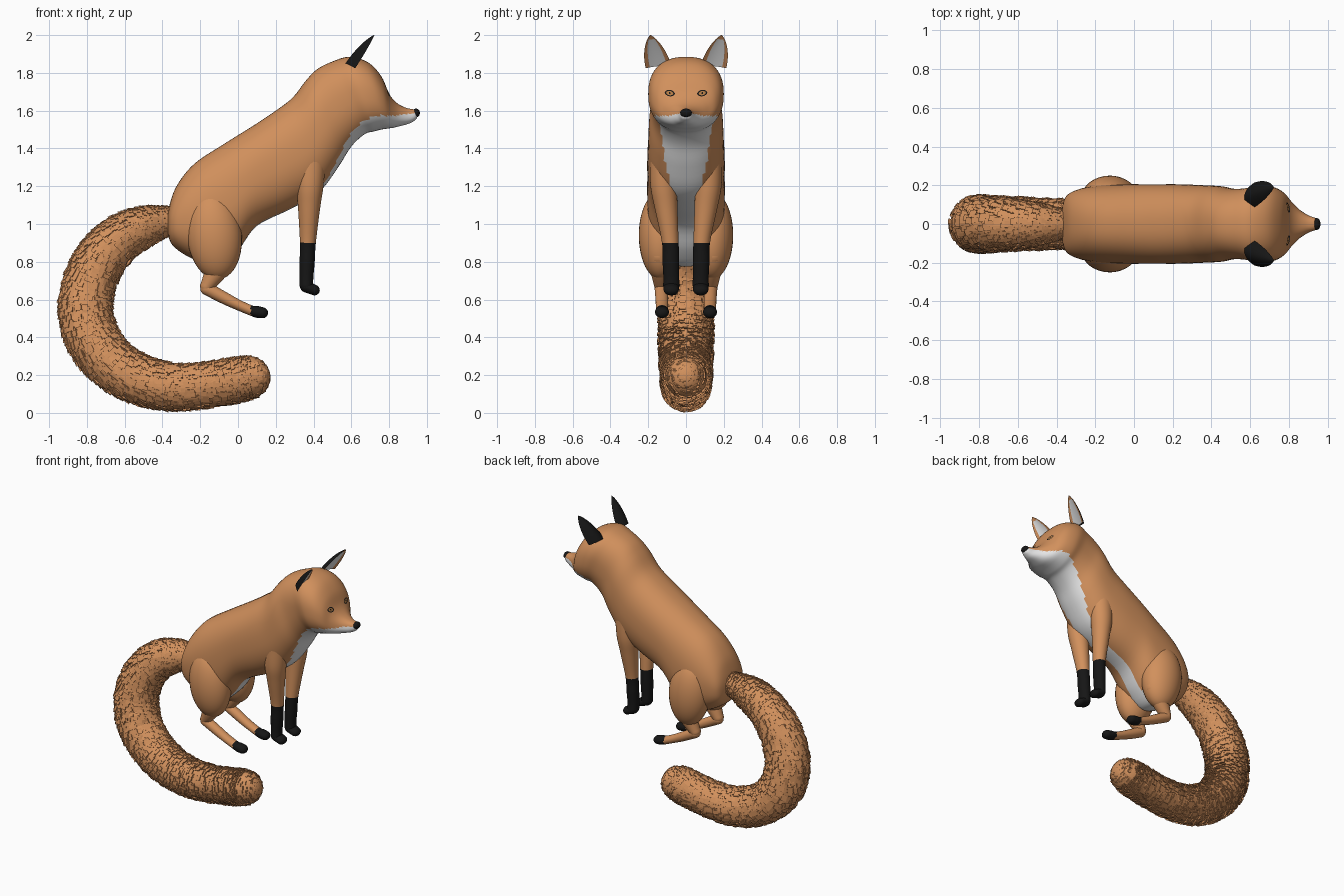
import bpy, bmesh, math, random
from mathutils import Vector
from mathutils.bvhtree import BVHTree

if "Cube" in bpy.data.objects:
    bpy.data.objects.remove(bpy.data.objects["Cube"])

random.seed(4)

def material(name, rgb):
    m = bpy.data.materials.new(name)
    m.diffuse_color = (*rgb, 1)
    m.use_nodes = True
    m.node_tree.nodes["Principled BSDF"].inputs["Base Color"].default_value = m.diffuse_color
    return m

ORANGE = material("orange fur", (0.64, 0.28, 0.108))
WHITE = material("white fur", (0.8, 0.8, 0.8))
BLACK = material("black fur", (0.008, 0.008, 0.008))
AMBER = material("amber iris", (0.45, 0.2, 0.06))

def finish(name, bm, mats, angle=50):
    """Turn a bmesh into an object; angle None keeps faces flat."""
    if angle is not None:
        bmesh.ops.recalc_face_normals(bm, faces=bm.faces[:])
    me = bpy.data.meshes.new(name)
    bm.to_mesh(me)
    bm.free()
    for m in mats:
        me.materials.append(m)
    if angle is not None:
        me.polygons.foreach_set("use_smooth", [True] * len(me.polygons))
        me.set_sharp_from_angle(angle=math.radians(angle))
    ob = bpy.data.objects.new(name, me)
    bpy.context.collection.objects.link(ob)
    return ob

def smooth(pts, n):
    """Catmull-Rom curve through tuples of any length."""
    out = []
    for i in range(len(pts) - 1):
        p0, p1, p2 = pts[max(i - 1, 0)], pts[i], pts[i + 1]
        p3 = pts[min(i + 2, len(pts) - 1)]
        for k in range(n):
            t = k / n
            out.append(tuple(0.5 * (2 * b + (c - a) * t + (2 * a - 5 * b + 4 * c - d) * t * t
                                    + (3 * b - a - 3 * c + d) * t ** 3)
                             for a, b, c, d in zip(p0, p1, p2, p3)))
    return out + [tuple(pts[-1])]

def ring_point(sec, a, e=1.0, grow=1.0):
    """Point on a section (top x, z, bottom x, z, half width, y, extra); a = 0 is the bottom."""
    tx, tz, bx, bz, w, y = sec[:6]
    c, s = [math.copysign(abs(v) ** e, v) * grow for v in (math.cos(a), math.sin(a))]
    return Vector(((tx + bx) / 2 - (tx - bx) / 2 * c, y + w * s,
                   (tz + bz) / 2 - (tz - bz) / 2 * c))

def loft(name, secs, mats, rule=None, n=32, e=1.0):
    bm = bmesh.new()
    rings = [[bm.verts.new(ring_point(s, math.tau * j / n, e)) for j in range(n)] for s in secs]
    for i in range(len(rings) - 1):
        for j in range(n):
            k = (j + 1) % n
            f = bm.faces.new((rings[i][j], rings[i][k], rings[i + 1][k], rings[i + 1][j]))
            if rule:
                a = (j + 0.5) * 360 / n
                f.material_index = rule(secs[i], min(a, 360 - a), f.calc_center_median())
    for r, i in ((rings[0], 0), (rings[-1], -1)):
        f = bm.faces.new(r)
        if rule:
            f.material_index = rule(secs[i], 90, f.calc_center_median())
    return finish(name, bm, mats)

def tube(pts, y, n=6):
    """Sections of a round-ended tube along (x, z, in-plane radius, side radius, y offset)."""
    pts = smooth(pts, n)
    def tangent(i):
        a, b = pts[max(i - 1, 0)], pts[min(i + 1, len(pts) - 1)]
        return Vector((b[0] - a[0], b[1] - a[1])).normalized()
    def sec(p, t, shift=0.0, k=1.0):
        c = Vector(p[:2]) + t * shift
        nrm = Vector((-t.y, t.x)) * p[2] * k
        return (*(c + nrm), *(c - nrm), p[3] * k, y * p[4])
    caps = [math.radians(d) for d in (18, 36, 54, 70, 84)]
    t0, t1 = tangent(0), tangent(len(pts) - 1)
    out = [sec(pts[0], t0, -pts[0][2] * math.sin(a), math.cos(a)) for a in reversed(caps)]
    out += [sec(p, tangent(i)) for i, p in enumerate(pts)]
    return out + [sec(pts[-1], t1, pts[-1][2] * math.sin(a), math.cos(a)) for a in caps]

# Body and head in one loft from rump to nose; last value is the white underside angle
body_secs = [
    (-0.378, 1.02, -0.374, 0.96, 0.05, 0, 0), (-0.36, 1.11, -0.345, 0.885, 0.14, 0, 0),
    (-0.32, 1.21, -0.24, 0.815, 0.18, 0, 12), (-0.23, 1.32, -0.11, 0.775, 0.20, 0, 14),
    (-0.08, 1.42, 0.0, 0.86, 0.205, 0, 14), (0.08, 1.52, 0.10, 0.99, 0.205, 0, 14),
    (0.20, 1.60, 0.28, 1.08, 0.205, 0, 14), (0.29, 1.67, 0.43, 1.17, 0.20, 0, 20),
    (0.36, 1.76, 0.53, 1.30, 0.195, 0, 32), (0.42, 1.82, 0.60, 1.41, 0.182, 0, 42),
    (0.50, 1.86, 0.67, 1.475, 0.185, 0, 48), (0.59, 1.885, 0.72, 1.49, 0.20, 0, 54),
    (0.69, 1.855, 0.76, 1.50, 0.188, 0, 59), (0.76, 1.78, 0.79, 1.505, 0.16, 0, 64),
    (0.80, 1.69, 0.825, 1.51, 0.115, 0, 76), (0.84, 1.642, 0.865, 1.52, 0.075, 0, 88),
    (0.89, 1.615, 0.91, 1.533, 0.045, 0, 100), (0.94, 1.605, 0.938, 1.55, 0.03, 0, 105),
    (0.952, 1.595, 0.948, 1.56, 0.015, 0, 105)]
body = loft("body_and_head", smooth(body_secs, 5), [ORANGE, WHITE],
            lambda s, a, c: int(a < s[6]), n=64, e=0.85)
tree = BVHTree.FromPolygons([v.co for v in body.data.vertices],
                            [p.vertices[:] for p in body.data.polygons])

def ball(name, loc, size, mat, tilt=0.0):
    bm = bmesh.new()
    bmesh.ops.create_uvsphere(bm, u_segments=32, v_segments=20, radius=1)
    ob = finish(name, bm, [mat])
    ob.location, ob.scale, ob.rotation_euler = loc, size, (0, tilt, 0)

ball("nose", (0.943, 0, 1.588), (0.02, 0.031, 0.023), BLACK)

def ear(name, s):
    """Cupped leaf: black back, orange rim and white inside."""
    bm = bmesh.new()
    base, tip = Vector((0.61, 0.145, 1.83)), Vector((0.722, 0.188, 2.0))
    across, back = Vector((0.15, 1, -0.08)), Vector((-0.85, 0.1, 0.45))
    nu, nt = 12, 14
    for depth, is_back in ((0.045, True), (0.012, False)):
        grid = []
        for i in range(nt + 1):
            t = i / nt
            w = 0.066 * (1 - t * t) ** 0.8 + 0.002
            row = []
            for j in range(nu + 1):
                u = 2 * j / nu - 1
                p = base.lerp(tip, t) + across * u * w + back * depth * (1 - u * u) * (w / 0.066)
                row.append(bm.verts.new((p.x, p.y * s, p.z)))
            grid.append(row)
        for i in range(nt):
            for j in range(nu):
                f = bm.faces.new((grid[i][j], grid[i][j + 1], grid[i + 1][j + 1], grid[i + 1][j]))
                inside = 2 <= j < nu - 2 and i < nt - 2
                f.material_index = 2 if is_back else int(inside)
    bmesh.ops.remove_doubles(bm, verts=bm.verts[:], dist=0.0004)
    finish(name, bm, [ORANGE, WHITE, BLACK])

def eye(name, s):
    """Thin almond plate laid on the face: black pupil, amber iris, black lid line."""
    bm = bmesh.new()
    n, rings = 24, []
    for k in (0.02, 0.32, 0.7, 1.0):
        ring = []
        for j in range(n):
            a = math.tau * j / n
            almond = 0.017 * abs(math.sin(a)) ** 1.2 * (1 if math.sin(a) > 0 else -1)
            oy = 0.027 * math.cos(a) * (k if k > 0.5 else k * 0.6)
            hit, nrm, _, _ = tree.ray_cast(Vector((2, s * (0.085 + oy), 1.692 + almond * k + oy * 0.1)),
                                           Vector((-1, 0, 0)))
            ring.append(bm.verts.new(hit + Vector((0.004, s * 0.001, 0.001))))
        rings.append(ring)
    for i in range(3):
        for j in range(n):
            m = (j + 1) % n
            f = bm.faces.new((rings[i][j], rings[i][m], rings[i + 1][m], rings[i + 1][j]))
            f.material_index = int(i == 1)
    bm.faces.new(rings[0])
    finish(name, bm, [BLACK, AMBER])

# Paired parts
for side, s in (("left", 1), ("right", -1)):
    ear(side + "_ear", s)
    eye(side + "_eye", s)
    loft(side + "_front_leg", tube([
        (0.385, 1.34, 0.08, 0.07, 0.12), (0.38, 1.2, 0.072, 0.07, 0.118),
        (0.376, 1.08, 0.058, 0.06, 0.105), (0.37, 0.9, 0.042, 0.044, 0.083),
        (0.366, 0.8, 0.04, 0.044, 0.08), (0.362, 0.72, 0.037, 0.042, 0.078),
        (0.362, 0.675, 0.036, 0.043, 0.078)], s),
        [ORANGE, BLACK], lambda c_s, a, c: int(c.z < 0.9))
    loft(side + "_front_paw", tube([(0.362, 0.668, 0.031, 0.042, 0.078),
                                    (0.405, 0.65, 0.028, 0.04, 0.078)], s), [BLACK])
    ball(side + "_thigh", (-0.125, s * 0.135, 0.94), (0.145, 0.115, 0.235), ORANGE, -0.1)
    loft(side + "_shank", tube([(-0.07, 0.84, 0.08, 0.07, 0.14), (-0.12, 0.745, 0.058, 0.052, 0.135),
                                (-0.165, 0.67, 0.036, 0.038, 0.13)], s), [ORANGE])
    loft(side + "_hind_foot", tube([
        (-0.165, 0.658, 0.035, 0.036, 0.13), (-0.07, 0.607, 0.032, 0.034, 0.128),
        (0.0, 0.572, 0.028, 0.033, 0.127), (0.07, 0.542, 0.027, 0.033, 0.127),
        (0.1, 0.535, 0.031, 0.037, 0.127), (0.13, 0.53, 0.029, 0.036, 0.127)], s),
        [ORANGE, BLACK], lambda c_s, a, c: int(c.x > 0.068))

# Tail core
tail = tube([(x, z, r, r, 0) for x, z, r in (
    (-0.33, 1.015, 0.07), (-0.40, 1.01, 0.085), (-0.5, 0.985, 0.108), (-0.62, 0.925, 0.122),
    (-0.73, 0.81, 0.132), (-0.795, 0.66, 0.138), (-0.805, 0.52, 0.14), (-0.765, 0.385, 0.14),
    (-0.67, 0.265, 0.135), (-0.53, 0.18, 0.13), (-0.36, 0.138, 0.124), (-0.18, 0.145, 0.118),
    (-0.02, 0.172, 0.118), (0.06, 0.188, 0.112))], 0, n=7)
loft("tail", tail, [ORANGE])

# Tail fur: small wedge tufts lifted towards the tip
fur = bmesh.new()
def on_tail(f, a, lift):
    f = min(max(f, 0), len(tail) - 1.001)
    i = int(f)
    sec = [p + (q - p) * (f - i) for p, q in zip(tail[i], tail[i + 1])]
    return fur.verts.new(ring_point(sec, a, grow=1 + lift / 0.13))

count = len(tail)
for row in range(5, 2 * count - 4):
    for j in range(20):
        f = row / 2 + random.uniform(-0.6, 0.6)
        a = math.tau * (j + random.uniform(0, 1)) / 20
        da, length = random.uniform(0.07, 0.14), random.uniform(1.5, 3.2)
        lift = random.uniform(0.003, 0.014)
        b0, b1 = on_tail(f, a - da, -0.003), on_tail(f, a + da, -0.003)
        t0, t1 = on_tail(f + length, a - da, lift), on_tail(f + length, a + da, lift)
        u0, u1 = on_tail(f + length, a - da, -0.003), on_tail(f + length, a + da, -0.003)
        for face in ((b0, t0, t1, b1), (t0, u0, u1, t1), (b0, u0, t0), (b1, t1, u1)):
            fur.faces.new(face)
# Make every tuft face outward
for f in fur.faces:
    if len(f.verts) == 4:
        break
f.normal_update()
centre = min((Vector(((q[0] + q[2]) / 2, 0, (q[1] + q[3]) / 2)) for q in tail),
             key=lambda p: (p - f.calc_center_median()).length)
if f.normal.dot(f.calc_center_median() - centre) < 0:
    bmesh.ops.reverse_faces(fur, faces=fur.faces[:])
finish("tail_fur", fur, [ORANGE], None)
